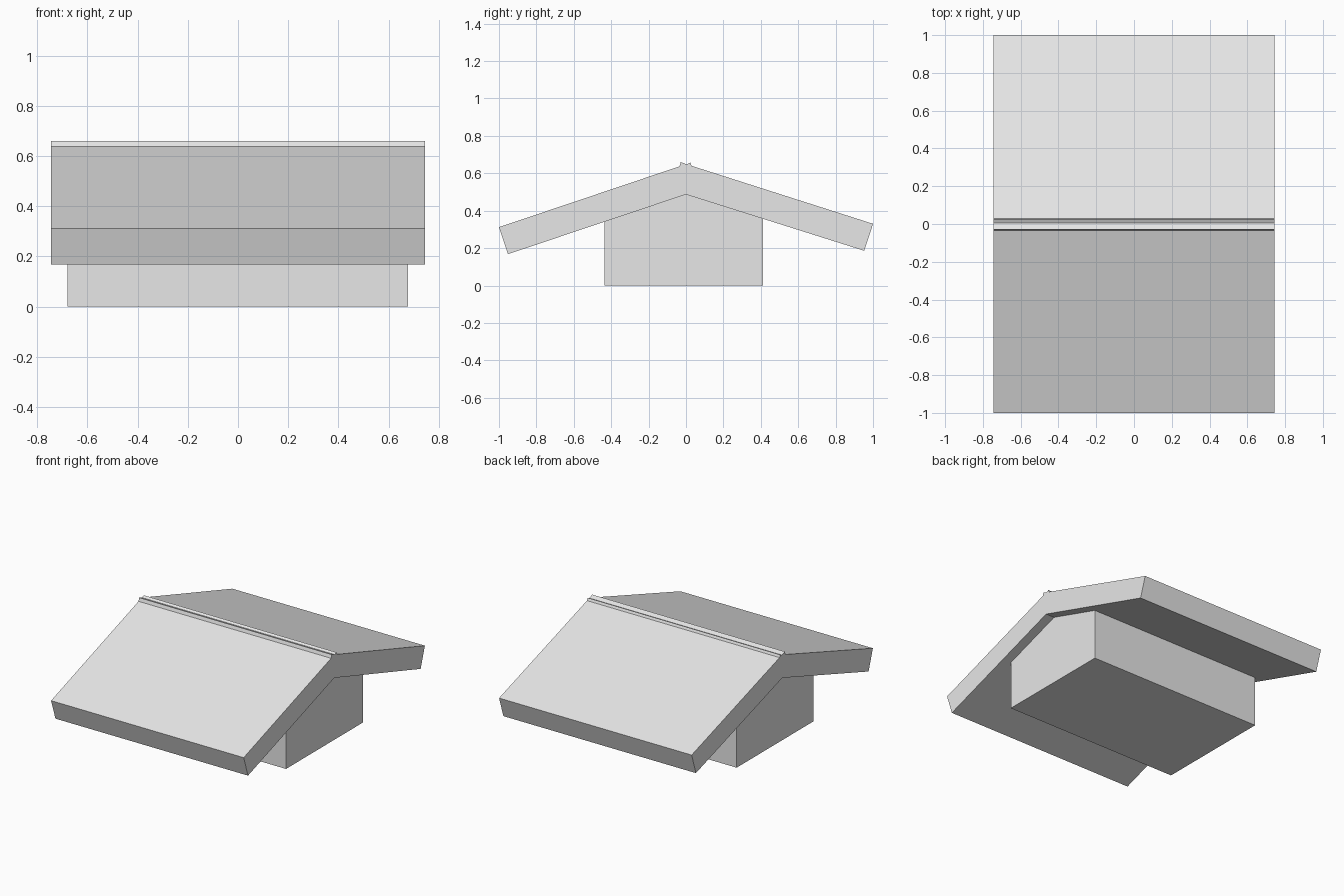
import bpy
import bmesh

if "Cube" in bpy.data.objects:
    bpy.data.objects.remove(bpy.data.objects["Cube"])

grey = bpy.data.materials.new("light grey")
grey.diffuse_color = (0.8, 0.8, 0.8, 1)
grey.use_nodes = True
grey.node_tree.nodes["Principled BSDF"].inputs["Base Color"].default_value = grey.diffuse_color


def extrude_profile(name, profile, x0, x1):
    """Extrude a closed (y, z) profile along x."""
    bm = bmesh.new()
    face = bm.faces.new([bm.verts.new((x0, y, z)) for y, z in profile])
    ext = bmesh.ops.extrude_face_region(bm, geom=[face])["geom"]
    new_verts = [g for g in ext if isinstance(g, bmesh.types.BMVert)]
    bmesh.ops.translate(bm, verts=new_verts, vec=(x1 - x0, 0, 0))
    bmesh.ops.recalc_face_normals(bm, faces=bm.faces)
    mesh = bpy.data.meshes.new(name)
    bm.to_mesh(mesh)
    bm.free()
    mesh.materials.append(grey)
    obj = bpy.data.objects.new(name, mesh)
    bpy.context.collection.objects.link(obj)
    return obj


# Gabled body, its top meeting the underside of the roof
extrude_profile("house_body", [
    (-0.437, 0), (0.412, 0), (0.412, 0.358), (0, 0.487), (-0.437, 0.341),
], -0.68, 0.677)

# Thick overhanging roof with a shallow V-notched ridge
extrude_profile("roof", [
    (-1, 0.312), (-0.952, 0.168), (0, 0.487), (0.953, 0.186), (1, 0.33),
    (0.03, 0.64), (0.023, 0.657), (0.004, 0.648), (-0.028, 0.66),
    (-0.035, 0.637),
], -0.744, 0.744)
